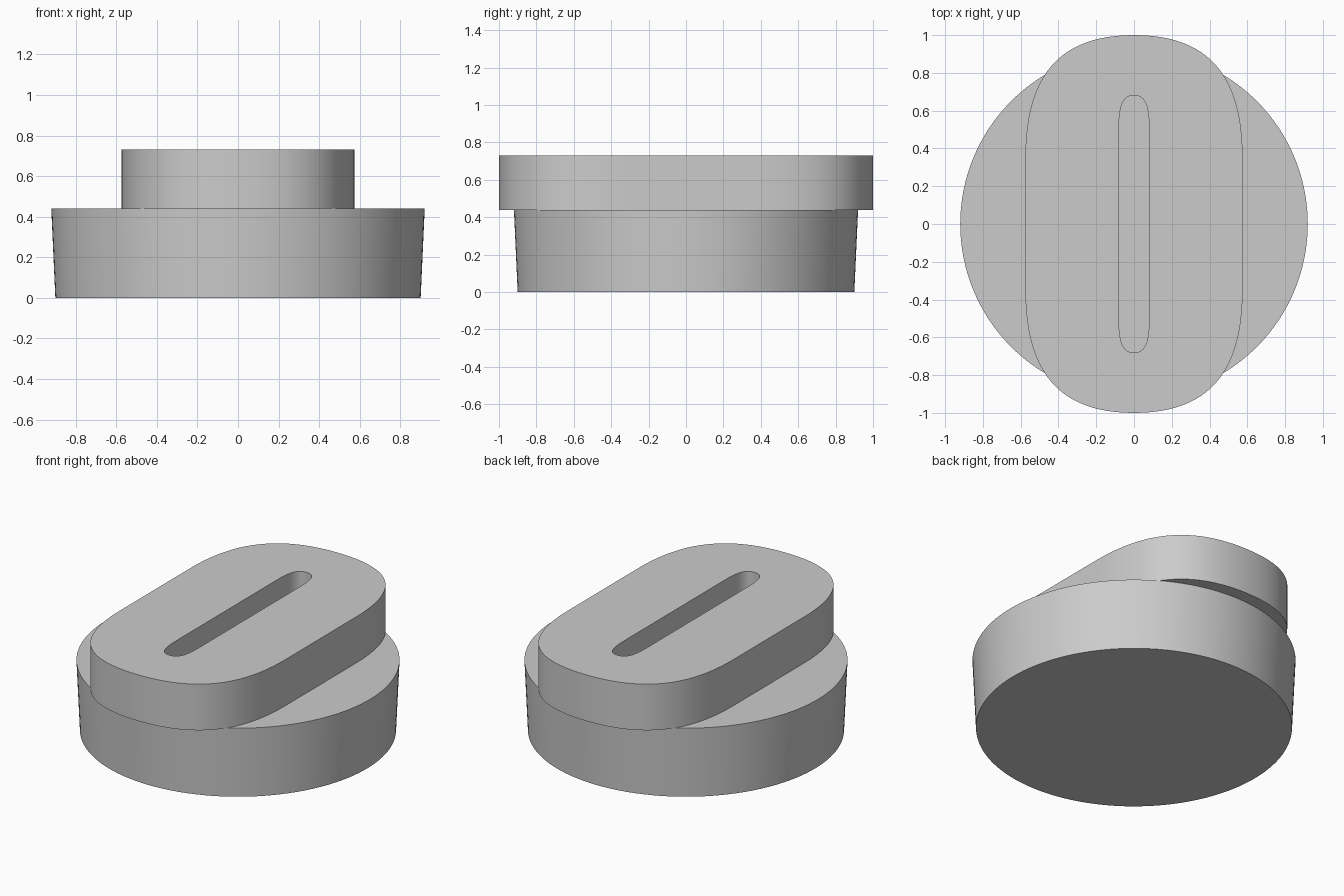
import bpy, bmesh

cube = bpy.data.objects.get("Cube")
if cube:
    bpy.data.objects.remove(cube, do_unlink=True)

grey = bpy.data.materials.new("light_grey")
grey.use_nodes = True
grey.diffuse_color = (0.6, 0.6, 0.6, 1)
grey.node_tree.nodes["Principled BSDF"].inputs["Base Color"].default_value = (0.6, 0.6, 0.6, 1)

BASE_TOP, TOP = 0.44, 0.73


def finish(obj):
    """Colour the part and smooth its curved walls, keeping rims sharp."""
    obj.data.materials.clear()
    obj.data.materials.append(grey)
    bpy.ops.object.select_all(action="DESELECT")
    obj.select_set(True)
    bpy.context.view_layer.objects.active = obj
    bpy.ops.object.shade_smooth_by_angle(angle=0.6)


def add_long_round(curve, width, straight, length, side_pull, end_pull):
    """Closed outline: straight sides joined by full, rounded ends."""
    # Each anchor: position, incoming handle, outgoing handle
    third = straight / 3
    anchors = []
    for s in (1, -1):
        anchors += [
            ((s * width, s * straight), (s * width, s * third), (s * width, s * side_pull)),
            ((0, s * length), (s * end_pull, s * length), (-s * end_pull, s * length)),
            ((-s * width, s * straight), (-s * width, s * side_pull), (-s * width, s * third)),
        ]
    spline = curve.splines.new("BEZIER")
    spline.bezier_points.add(len(anchors) - 1)
    spline.use_cyclic_u = True
    spline.resolution_u = 24
    for point, (co, left, right) in zip(spline.bezier_points, anchors):
        point.handle_left_type = point.handle_right_type = "FREE"
        point.co = (*co, 0)
        point.handle_left = (*left, 0)
        point.handle_right = (*right, 0)


# Round base, slightly wider at the top
bpy.ops.mesh.primitive_cone_add(vertices=128, radius1=0.9, radius2=0.92,
                                depth=BASE_TOP, location=(0, 0, BASE_TOP / 2))
base = bpy.context.object
base.name = "round_base"
finish(base)

# Long raised top with a narrow slot through it
curve = bpy.data.curves.new("slotted_top", "CURVE")
curve.dimensions = "2D"
curve.fill_mode = "BOTH"
curve.extrude = (TOP - BASE_TOP) / 2
add_long_round(curve, 0.575, 0.35, 1.0, 0.78, 0.4)
add_long_round(curve, 0.08, 0.5, 0.68, 0.64, 0.055)
top = bpy.data.objects.new("slotted_top", curve)
top.location.z = (TOP + BASE_TOP) / 2
bpy.context.collection.objects.link(top)
bpy.ops.object.select_all(action="DESELECT")
top.select_set(True)
bpy.context.view_layer.objects.active = top
bpy.ops.object.convert(target="MESH")
top = bpy.context.object

bm = bmesh.new()
bm.from_mesh(top.data)
bmesh.ops.remove_doubles(bm, verts=bm.verts, dist=0.0005)
bmesh.ops.recalc_face_normals(bm, faces=bm.faces)
bm.to_mesh(top.data)
bm.free()
finish(top)
